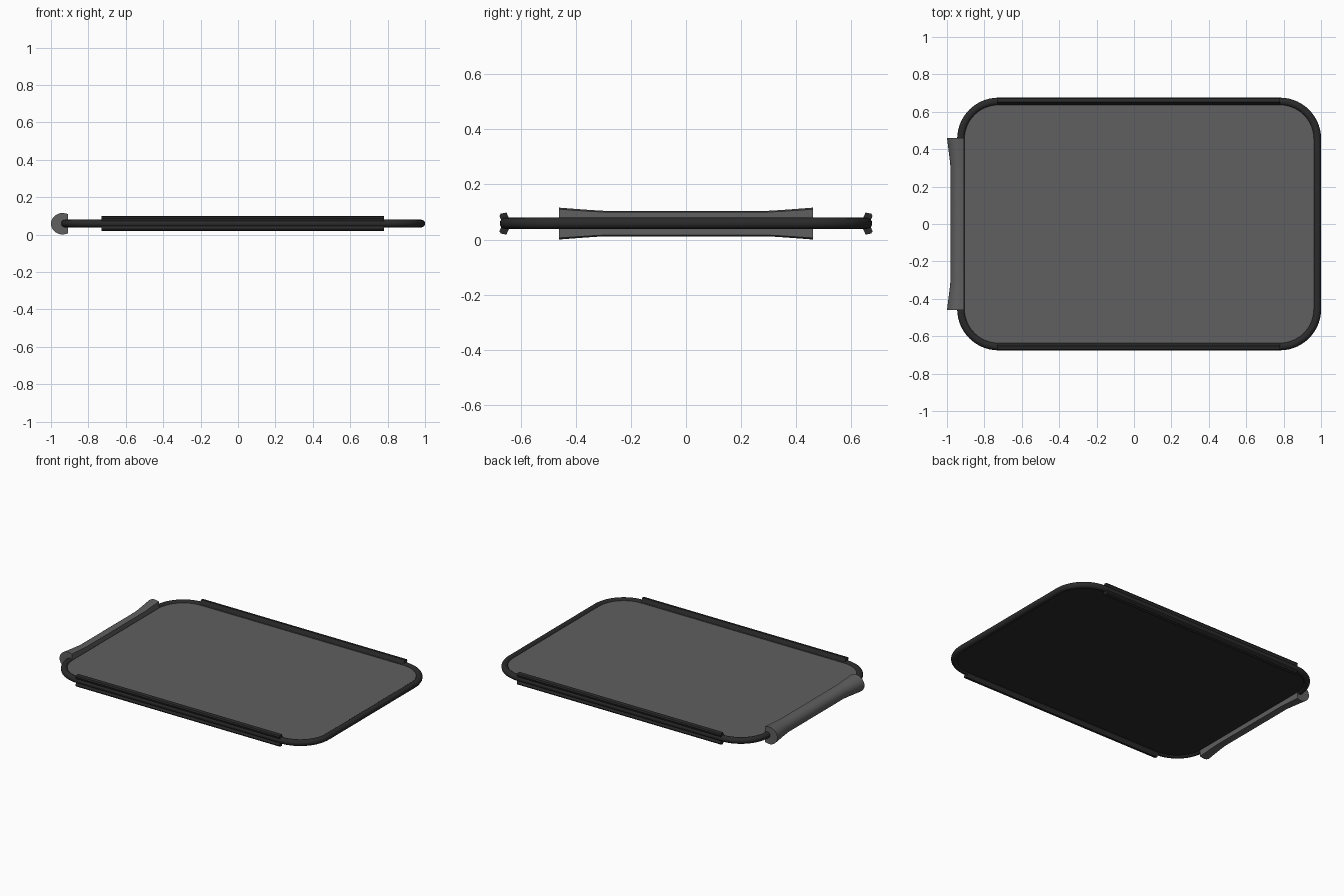
import bpy, bmesh, math

if "Cube" in bpy.data.objects:
    bpy.data.objects.remove(bpy.data.objects["Cube"])

def material(name, v):
    m = bpy.data.materials.new(name)
    m.diffuse_color = (v, v, v, 1)
    m.use_nodes = True
    m.node_tree.nodes["Principled BSDF"].inputs["Base Color"].default_value = m.diffuse_color
    return m

BLACK = material("black plastic", 0.023)
GREY = material("dark grey", 0.115)
ZC = 0.059

def loft(name, rings, mats, loop=False, angle=40):
    """Skin a list of point rings; cap the ends unless the path loops."""
    bm = bmesh.new()
    vr = [[bm.verts.new(p) for p in r] for r in rings]
    n = len(vr[0])
    pairs = list(zip(vr, vr[1:])) + ([(vr[-1], vr[0])] if loop else [])
    for a, b in pairs:
        for i in range(n):
            j = (i + 1) % n
            bm.faces.new((a[i], a[j], b[j], b[i]))
    if not loop:
        bm.faces.new(vr[0])
        bm.faces.new(vr[-1])
    bmesh.ops.recalc_face_normals(bm, faces=bm.faces)
    me = bpy.data.meshes.new(name)
    bm.to_mesh(me)
    bm.free()
    for m in mats:
        me.materials.append(m)
    ob = bpy.data.objects.new(name, me)
    bpy.context.collection.objects.link(ob)
    bpy.ops.object.select_all(action='DESELECT')
    ob.select_set(True)
    bpy.context.view_layer.objects.active = ob
    bpy.ops.object.shade_smooth_by_angle(angle=math.radians(angle))
    return ob

def outline(offset, steps=14):
    """Rounded rectangle (x, y), offset outward from the tube centre line."""
    pts, r = [], 0.2
    for cx, cy, start in ((0.78, 0.455, 0), (-0.725, 0.455, 90),
                          (-0.725, -0.455, 180), (0.78, -0.455, 270)):
        for i in range(steps + 1):
            a = math.radians(start + 90 * i / steps)
            pts.append((cx + (r + offset) * math.cos(a), cy + (r + offset) * math.sin(a)))
    return pts

# Tubular frame running around the edge
rings = []
for k in range(16):
    a = 2 * math.pi * k / 16
    z = ZC + 0.0205 * math.sin(a)
    rings.append([(x, y, z) for x, y in outline(0.0205 * math.cos(a))])
loft("frame_tube", rings, [BLACK], loop=True)

# Flat panel, grey above and black below
edge = outline(-0.008)
panel = loft("panel", [[(x, y, z) for x, y in edge] for z in (0.048, 0.067)], [BLACK, GREY])
for f in panel.data.polygons:
    f.material_index = 1 if f.normal.z > 0.5 else 0

# Side rails: waisted section with flared upper and lower lips
half = [(0.668, 0.0), (0.670, 0.012), (0.677, 0.028), (0.672, 0.036),
        (0.651, 0.040), (0.648, 0.032), (0.640, 0.016), (0.640, 0.0)]
section = half + [(y, -z) for y, z in half[-2:0:-1]]
for side, label in ((1, "back"), (-1, "front")):
    loft("side_rail_" + label,
         [[(x, side * y, ZC - 0.001 + z) for y, z in section] for x in (-0.73, 0.78)],
         [BLACK], angle=25)

# Grip: D-shaped section, flat inside, flaring towards both ends
rings = []
for y in (-0.46, -0.42, -0.36, -0.32, -0.29, 0.29, 0.32, 0.36, 0.42, 0.46):
    t = max(0, (abs(y) - 0.29) / 0.17) ** 1.15
    h, w = 0.046 + 0.0118 * t, 0.072 + 0.020 * t
    ring = [(-0.908, y, 0.058 - h * 0.9), (-0.908, y, 0.058 + h * 0.9)]
    for i in range(17):
        a = math.pi * (0.5 - i / 16)
        ring.append((-0.908 - w * (0.3 + 0.7 * math.cos(a)), y, 0.058 + h * math.sin(a)))
    rings.append(ring)
loft("grip", rings, [GREY])
